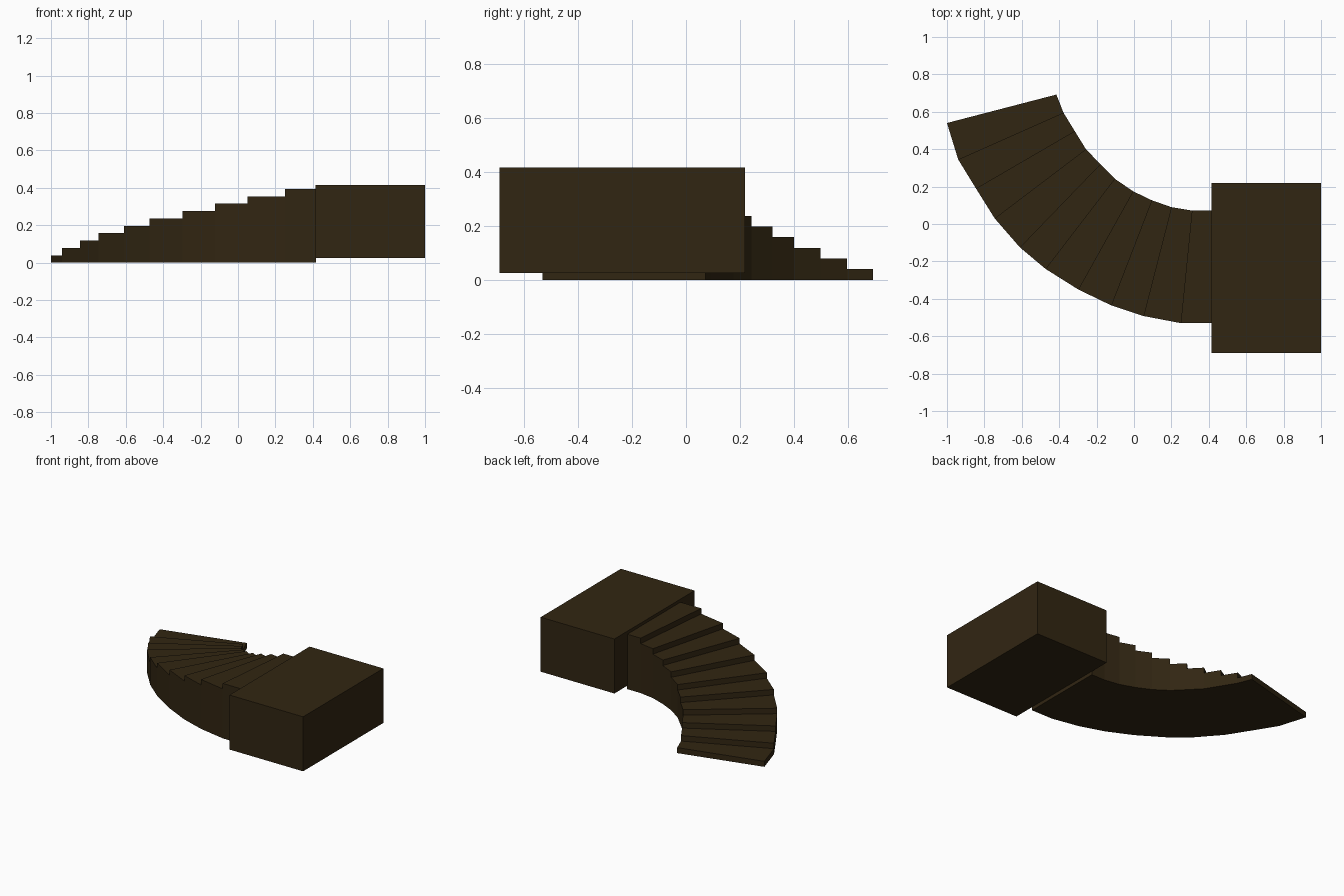
import bpy, bmesh

if "Cube" in bpy.data.objects:
    bpy.data.objects.remove(bpy.data.objects["Cube"])

# One dark wood colour
wood = bpy.data.materials.new("dark brown wood")
wood.diffuse_color = (0.031, 0.019, 0.006, 1)
wood.use_nodes = True
wood.node_tree.nodes["Principled BSDF"].inputs["Base Color"].default_value = wood.diffuse_color


def make_object(name, bm):
    bmesh.ops.remove_doubles(bm, verts=bm.verts, dist=1e-5)
    bmesh.ops.recalc_face_normals(bm, faces=bm.faces)
    mesh = bpy.data.meshes.new(name)
    bm.to_mesh(mesh)
    bm.free()
    mesh.materials.append(wood)
    ob = bpy.data.objects.new(name, mesh)
    bpy.context.collection.objects.link(ob)
    return ob


# Nosing lines of the curved flight in plan, bottom step to landing
outer = [(-1, .54), (-.94, .345), (-.845, .19), (-.745, .03), (-.61, -.125),
         (-.473, -.24), (-.298, -.35), (-.122, -.435), (.051, -.492),
         (.25, -.53), (.417, -.53)]
inner = [(-.415, .692), (-.377, .595), (-.317, .497), (-.257, .40), (-.18, .32),
         (-.103, .242), (-.005, .175), (.095, .127), (.20, .09),
         (.31, .072), (.417, .072)]
RISE = 0.0394

# Curved staircase: solid sectors, each with tread, riser, sides and underside
bm = bmesh.new()


def quad(*pts):
    bm.faces.new([bm.verts.new(p) for p in pts])


def wall(a, b, z0, z1):
    quad((*a, z0), (*b, z0), (*b, z1), (*a, z1))


for i in range(10):
    o0, o1, i0, i1 = outer[i], outer[i + 1], inner[i], inner[i + 1]
    low, top = RISE * i, RISE * (i + 1)
    quad((*o0, top), (*o1, top), (*i1, top), (*i0, top))    # tread
    quad((*o0, 0), (*i0, 0), (*i1, 0), (*o1, 0))            # underside
    wall(o0, i0, low, top)                                  # riser
    # side walls, split at the tread below so the mesh stays closed
    for a, b in ((o0, o1), (i0, i1)):
        pts = [(*a, 0), (*b, 0), (*b, top), (*a, top)]
        if i:
            pts.append((*a, low))
        quad(*pts)
wall(outer[-1], inner[-1], 0, RISE * 10)                    # end under landing
make_object("curved_staircase", bm)

# Landing block, slightly raised from the floor
bm = bmesh.new()
bmesh.ops.create_cube(bm, size=1)
lo, hi = (.415, -.69, .025), (1, .219, .416)
for v in bm.verts:
    v.co = [hi[k] if v.co[k] > 0 else lo[k] for k in range(3)]
make_object("landing_block", bm)
